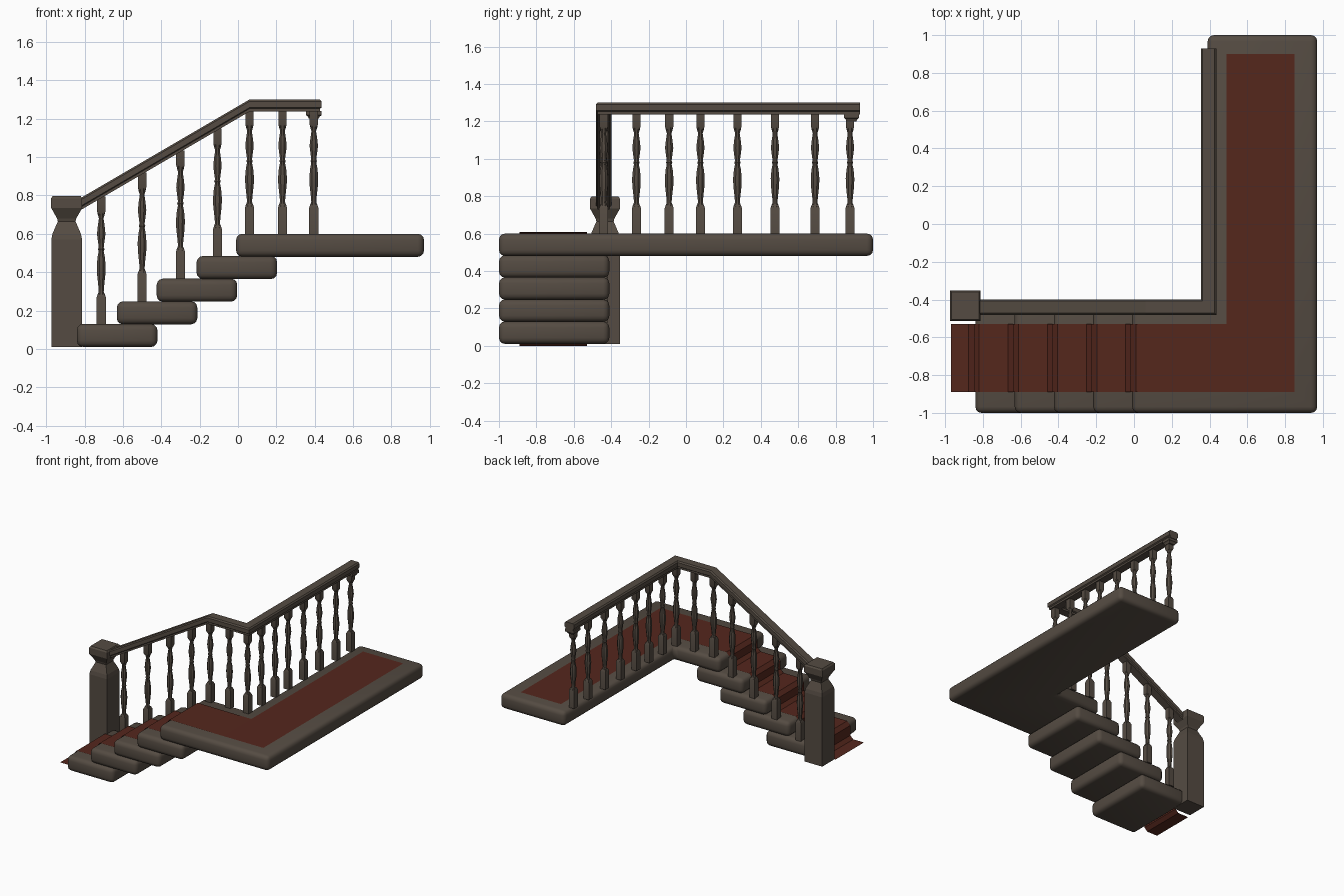
import bpy, bmesh, math
from mathutils import Matrix

if "Cube" in bpy.data.objects:
    bpy.data.objects.remove(bpy.data.objects["Cube"])

def material(name, rgb):
    m = bpy.data.materials.new(name)
    m.diffuse_color = (*rgb, 1)
    m.use_nodes = True
    m.node_tree.nodes["Principled BSDF"].inputs["Base Color"].default_value = m.diffuse_color
    return m

WOOD = material("dark_wood", (0.09, 0.071, 0.055))
RED = material("red_carpet", (0.09, 0.02, 0.012))

def finish(name, bm, mat, smooth=None):
    bmesh.ops.recalc_face_normals(bm, faces=bm.faces)
    me = bpy.data.meshes.new(name)
    bm.to_mesh(me)
    bm.free()
    ob = bpy.data.objects.new(name, me)
    bpy.context.collection.objects.link(ob)
    me.materials.append(mat)
    if smooth:
        bpy.ops.object.select_all(action='DESELECT')
        ob.select_set(True)
        bpy.context.view_layer.objects.active = ob
        bpy.ops.object.shade_smooth_by_angle(angle=math.radians(smooth))
    return ob

def slab(name, outline, z0, z1):
    """Extruded outline with rounded edges."""
    bm = bmesh.new()
    f = bm.faces.new([bm.verts.new((x, y, z0)) for x, y in outline])
    new = bmesh.ops.extrude_face_region(bm, geom=[f])["geom"]
    bmesh.ops.translate(bm, vec=(0, 0, z1 - z0),
                        verts=[v for v in new if isinstance(v, bmesh.types.BMVert)])
    bmesh.ops.recalc_face_normals(bm, faces=bm.faces)
    horizontal = [e for e in bm.edges if abs(e.verts[0].co.z - e.verts[1].co.z) < 1e-5]
    upright = [e for e in bm.edges if e not in horizontal]
    bmesh.ops.bevel(bm, geom=horizontal + upright, offset=0.033, segments=3,
                    profile=0.5, affect='EDGES', clamp_overlap=True)
    return finish(name, bm, WOOD, 35)

def loft(bm, rings):
    """Skin a list of point rings and cap both ends."""
    rows = [[bm.verts.new(p) for p in r] for r in rings]
    n = len(rows[0])
    for a, b in zip(rows, rows[1:]):
        for i in range(n):
            bm.faces.new((a[i], a[(i + 1) % n], b[(i + 1) % n], b[i]))
    bm.faces.new(rows[0][::-1])
    bm.faces.new(rows[-1])

def turned(bm, x, y, profile, sides):
    """Stack of regular rings; for 4 sides the radius is the half width."""
    k = 1 / math.cos(math.pi / sides)
    loft(bm, [[(x + r * k * math.cos((i + .5) * math.tau / sides),
                y + r * k * math.sin((i + .5) * math.tau / sides), z)
               for i in range(sides)] for r, z in profile])

# Steps
RISE, RUN = 0.118, 0.208
noses = [-0.84 + RUN * i for i in range(4)] + [-0.01]
for i in range(4):
    x0, z0 = noses[i], 0.01 + RISE * i
    slab(f"step_{i + 1}", [(x0, -1), (x0 + 0.42, -1), (x0 + 0.42, -0.41), (x0, -0.41)],
         z0, z0 + 0.12)

# L-shaped landing
slab("landing", [(-0.01, -1), (0.97, -1), (0.97, 1), (0.39, 1), (0.39, -0.41), (-0.01, -0.41)],
     0.48, 0.60)

# Carpet runner draped over the noses, then turning along the landing
path = [(-0.97, 0.0)]
for i, x in enumerate(noses):
    lo = 0.0 if i == 0 else 0.135 + RISE * (i - 1)
    hi = 0.135 + RISE * i
    path += [(x - 0.035, lo), (x - 0.008, lo + 0.025), (x - 0.008, hi - 0.03), (x + 0.02, hi)]
path += [(0.49, 0.604), (0.85, 0.604)]
bm = bmesh.new()
rows = [(bm.verts.new((x, -0.89, z)), bm.verts.new((x, -0.53, z))) for x, z in path]
for a, b in zip(rows, rows[1:]):
    bm.faces.new((a[0], b[0], b[1], a[1]))
ends = [bm.verts.new((x, 0.9, 0.604)) for x in (0.85, 0.49)]
bm.faces.new((rows[-2][1], rows[-1][1], *ends))
finish("carpet", bm, RED)

# Newel post
bm = bmesh.new()
turned(bm, -0.893, -0.433, [(0.08, 0.01), (0.08, 0.57), (0.074, 0.60), (0.046, 0.665),
                            (0.05, 0.68), (0.081, 0.735), (0.081, 0.785), (0.073, 0.797)], 4)
finish("newel_post", bm, WOOD)

# Handrail, mitred at the landing corner: (x, y, top z, sideways direction)
rail = [(-0.84, -0.44, 0.775, (0, 1)), (0.06, -0.44, 1.30, (0, 1)),
        (0.395, -0.44, 1.30, (-1, 1)), (0.395, 0.93, 1.30, (-1, 0))]
half = [(0.032, 0), (0.041, -0.01), (0.041, -0.042), (0.032, -0.048), (0.032, -0.063)]
section = half + [(-s, h) for s, h in reversed(half)]
bm = bmesh.new()
loft(bm, [[(x + s * d[0], y + s * d[1], z + h) for s, h in section] for x, y, z, d in rail])
finish("handrail", bm, WOOD)

# Bracket under the rail end
bm = bmesh.new()
turned(bm, 0.395, 0.885, [(0.026, 1.20), (0.032, 1.212), (0.04, 1.218), (0.04, 1.24)], 4)
finish("rail_end_bracket", bm, WOOD)

# Balusters: square ends with a turned middle, (radius, fraction of height)
TURNING = [(0.022, 0.225), (0.013, 0.26), (0.015, 0.30), (0.022, 0.40), (0.023, 0.46),
           (0.019, 0.53), (0.013, 0.575), (0.017, 0.59), (0.013, 0.605), (0.017, 0.65),
           (0.022, 0.71), (0.018, 0.77), (0.012, 0.83), (0.018, 0.86), (0.022, 0.89)]

def baluster(name, x, y, z0, z1):
    bm = bmesh.new()
    at = lambda t: z0 + (z1 - z0) * t
    turned(bm, x, y, [(0.024, at(0)), (0.024, at(0.215)), (0.016, at(0.245))], 4)
    turned(bm, x, y, [(r, at(t)) for r, t in TURNING], 8)
    turned(bm, x, y, [(0.015, at(0.86)), (0.022, at(0.885)), (0.022, at(1))], 4)
    finish(name, bm, WOOD, 40)

for i, x in enumerate((-0.713, -0.50, -0.30, -0.107, 0.06, 0.232, 0.395)):
    base = min(0.125 + RISE * i, 0.597)
    top = min(1.30, 0.775 + (x + 0.84) * 0.525 / 0.9) - 0.055
    baluster(f"stair_baluster_{i + 1}", x, -0.44, base, top)
for i, y in enumerate((-0.265, -0.09, 0.077, 0.275, 0.476, 0.69, 0.877)):
    baluster(f"landing_baluster_{i + 1}", 0.395, y, 0.597, 1.245)
